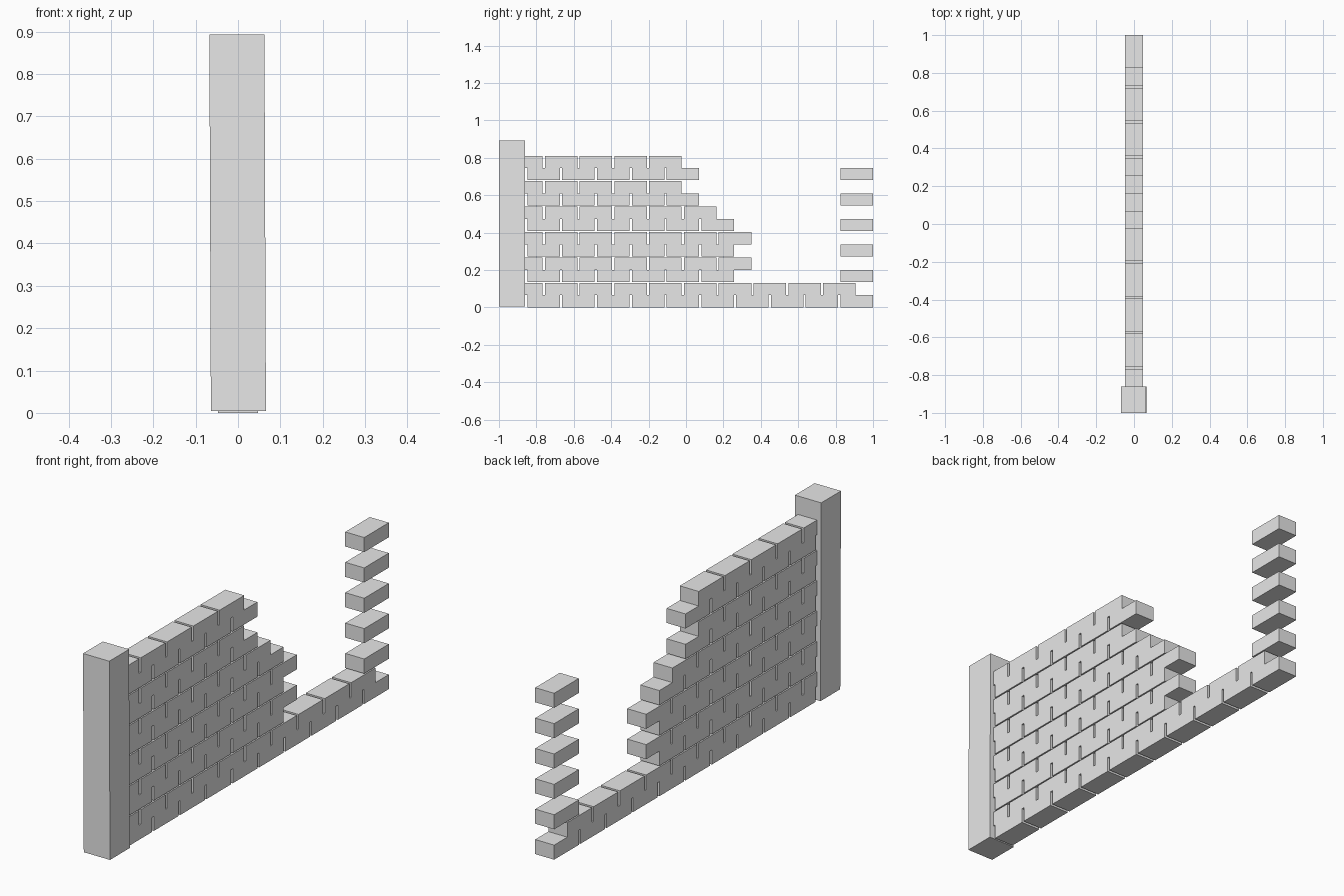
import bpy
import bmesh
from mathutils import Matrix

default = bpy.data.objects.get("Cube")
if default:
    bpy.data.objects.remove(default, do_unlink=True)

# Single stone colour
stone = bpy.data.materials.new("light_grey_stone")
stone.use_nodes = True
stone.diffuse_color = (0.8, 0.8, 0.8, 1)
stone.node_tree.nodes["Principled BSDF"].inputs["Base Color"].default_value = (0.8, 0.8, 0.8, 1)

PITCH, JOINT = 0.186, 0.012        # brick spacing and mortar gap along the wall
PAIR, HEIGHT = 0.136, 0.0653       # spacing of paired courses, brick height
HALF_DEPTH = 0.047
POST_FACE = -0.86


def add_box(bm, x0, x1, y0, y1, z0, z1):
    centre = Matrix.Translation(((x0 + x1) / 2, (y0 + y1) / 2, (z0 + z1) / 2))
    size = Matrix.Diagonal((x1 - x0, y1 - y0, z1 - z0, 1))
    bmesh.ops.create_cube(bm, size=1, matrix=centre @ size)


def make_object(name, bm):
    mesh = bpy.data.meshes.new(name)
    bm.to_mesh(mesh)
    bm.free()
    mesh.materials.append(stone)
    obj = bpy.data.objects.new(name, mesh)
    bpy.context.collection.objects.link(obj)
    return obj


def add_brick(bm, row, end, start):
    z = (row // 2) * PAIR + (row % 2) * HEIGHT
    add_box(bm, -HALF_DEPTH, HALF_DEPTH, start, end, z, z + HEIGHT)


# Broken wall: bricks missing from the far end of each course
missing = [0, 0, 4, 3, 4, 3, 4, 4, 5, 5, 5, 5]
for row, gone in enumerate(missing):
    bm = bmesh.new()
    end = 1 - (row % 2) * PITCH / 2 - gone * PITCH
    while end > POST_FACE + 0.01:
        start = max(end - PITCH + JOINT, POST_FACE - 0.005)
        add_brick(bm, row, end, start)
        end -= PITCH
    make_object(f"brick_course_{row + 1}", bm)

# Lone end bricks of the even courses
for row in range(2, 12, 2):
    bm = bmesh.new()
    add_brick(bm, row, 1, 1 - PITCH + JOINT)
    make_object(f"end_brick_{row // 2}", bm)

# Post, leaning very slightly
bm = bmesh.new()
add_box(bm, -0.065, 0.065, -1, POST_FACE, 0.004, 0.893)
for v in bm.verts:
    v.co.x += 0.001 - 0.004 * v.co.z
make_object("end_post", bm)
